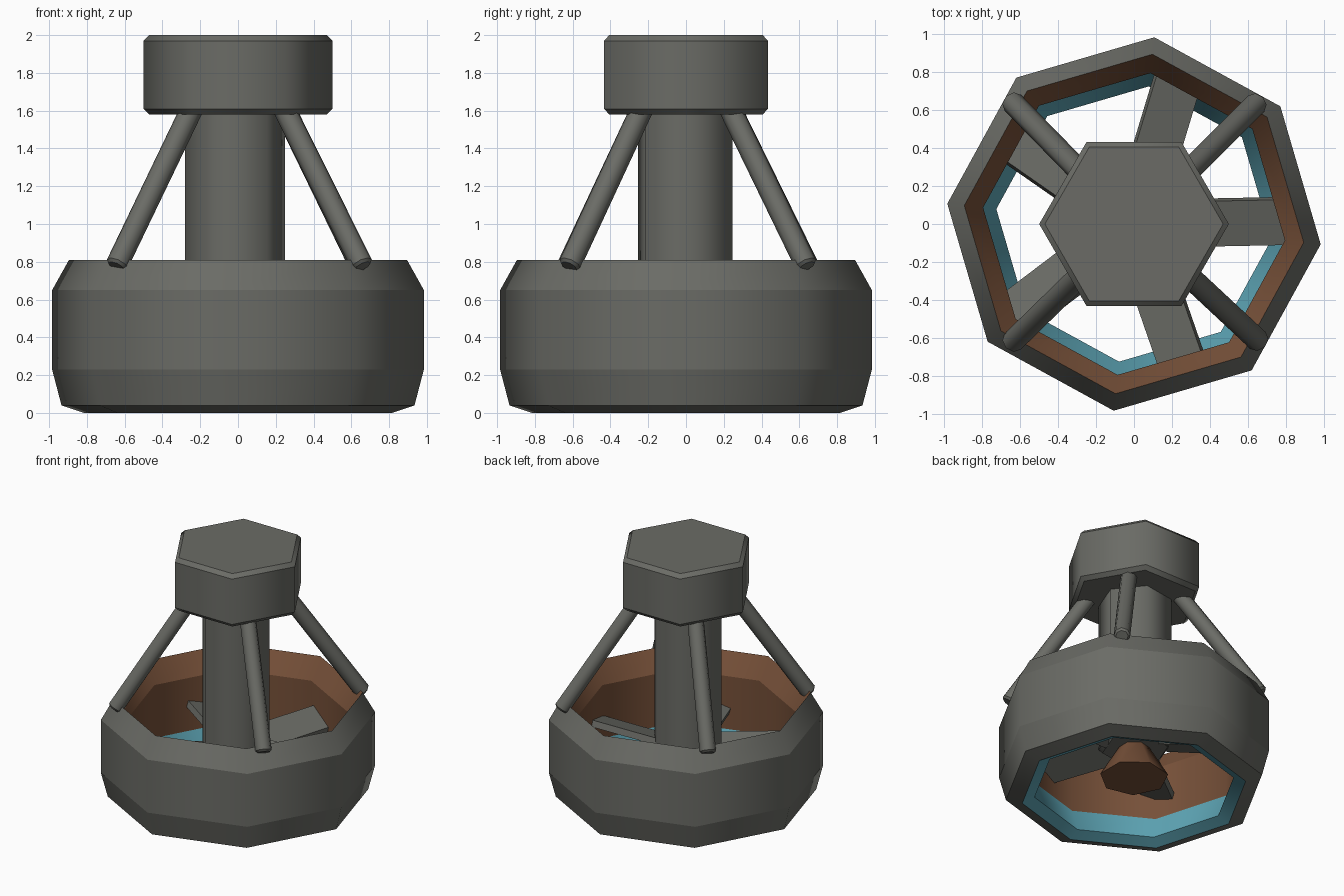
import bpy, bmesh, math
from mathutils import Vector, Matrix

if "Cube" in bpy.data.objects:
    bpy.data.objects.remove(bpy.data.objects["Cube"])


def material(name, rgb):
    m = bpy.data.materials.new(name)
    m.diffuse_color = (*rgb, 1)
    m.use_nodes = True
    m.node_tree.nodes["Principled BSDF"].inputs["Base Color"].default_value = m.diffuse_color
    return m


GREY = material("dark_grey_metal", (0.145, 0.148, 0.132))
BROWN = material("copper_brown", (0.18, 0.08, 0.04))
BLUE = material("glow_blue", (0.115, 0.39, 0.48))


def lathe(name, profile, sides, phase, mats, closed=False, band_mats=None):
    """Sweep (radius, z) points round z; sides shade smooth, rings stay sharp."""
    bm = bmesh.new()
    rings = []
    for r, z in profile:
        rings.append([bm.verts.new((r * math.cos(phase + math.tau * i / sides),
                                    r * math.sin(phase + math.tau * i / sides), z))
                      for i in range(sides)])
    n = len(rings)
    for k in range(n if closed else n - 1):
        a, b = rings[k], rings[(k + 1) % n]
        for i in range(sides):
            j = (i + 1) % sides
            f = bm.faces.new((a[i], a[j], b[j], b[i]))
            f.smooth = True
            f.material_index = band_mats[k] if band_mats else 0
    if not closed:
        bm.faces.new(rings[0][::-1])
        bm.faces.new(rings[-1])
    for ring in rings:
        for i in range(sides):
            e = bm.edges.get((ring[i], ring[(i + 1) % sides]))
            if e:
                e.smooth = False
    bmesh.ops.recalc_face_normals(bm, faces=bm.faces)
    me = bpy.data.meshes.new(name)
    bm.to_mesh(me)
    bm.free()
    for m in mats:
        me.materials.append(m)
    ob = bpy.data.objects.new(name, me)
    bpy.context.collection.objects.link(ob)
    return ob


# Octagonal shroud ring: grey outside, brown upper interior, blue lower lip
lathe("shroud_ring",
      [(0.82, 0), (0.94, 0.04), (0.99, 0.23), (0.99, 0.65), (0.90, 0.81),
       (0.80, 0.65), (0.80, 0.23), (0.73, 0.04)],
      8, math.radians(-6.2), [GREY, BROWN, BLUE], closed=True,
      band_mats=[0, 0, 0, 0, 1, 1, 2, 2])

# Hexagonal head with small bevels
lathe("head", [(0.47, 1.58), (0.5, 1.61), (0.5, 1.97), (0.47, 2.0)], 6, 0, [GREY])

# Central column and the nozzle below it
column = lathe("column", [(0.24, 0.36), (0.268, 0.39), (0.268, 1.65)],
               6, math.radians(9), [GREY])
column.location = (-0.015, -0.005, 0)
lathe("nozzle", [(0.25, 0.12), (0.10, 0.38)], 7, math.pi, [BROWN])

# Four slanted struts from the head to the ring rim
ends = [(0.66, -0.62), (0.65, 0.64), (-0.645, 0.645), (-0.645, -0.625)]
for i, (x, y) in enumerate(ends):
    low = Vector((x, y, 0.775))
    high = Vector((math.copysign(0.21, x), math.copysign(0.20, y), 1.68))
    d = high - low
    s = lathe(f"strut_{i + 1}",
              [(0.045, 0), (0.06, 0.015), (0.06, d.length)], 8, 0, [GREY])
    s.matrix_world = Matrix.Translation(low) @ d.to_track_quat('Z', 'Y').to_matrix().to_4x4()

# Five pitched vanes between column and ring
for i in range(5):
    bm = bmesh.new()
    bmesh.ops.create_cube(bm, size=1)
    tilt = Matrix.Rotation(math.radians(17), 4, 'X')
    size = Matrix.Diagonal((0.64, 0.25, 0.05, 1))
    bm.transform(Matrix.Rotation(math.tau * i / 5 + 0.02, 4, 'Z')
                 @ Matrix.Translation((0.49, 0, 0.41)) @ tilt @ size)
    me = bpy.data.meshes.new(f"vane_{i + 1}")
    bm.to_mesh(me)
    bm.free()
    me.materials.append(GREY)
    bpy.context.collection.objects.link(bpy.data.objects.new(f"vane_{i + 1}", me))
